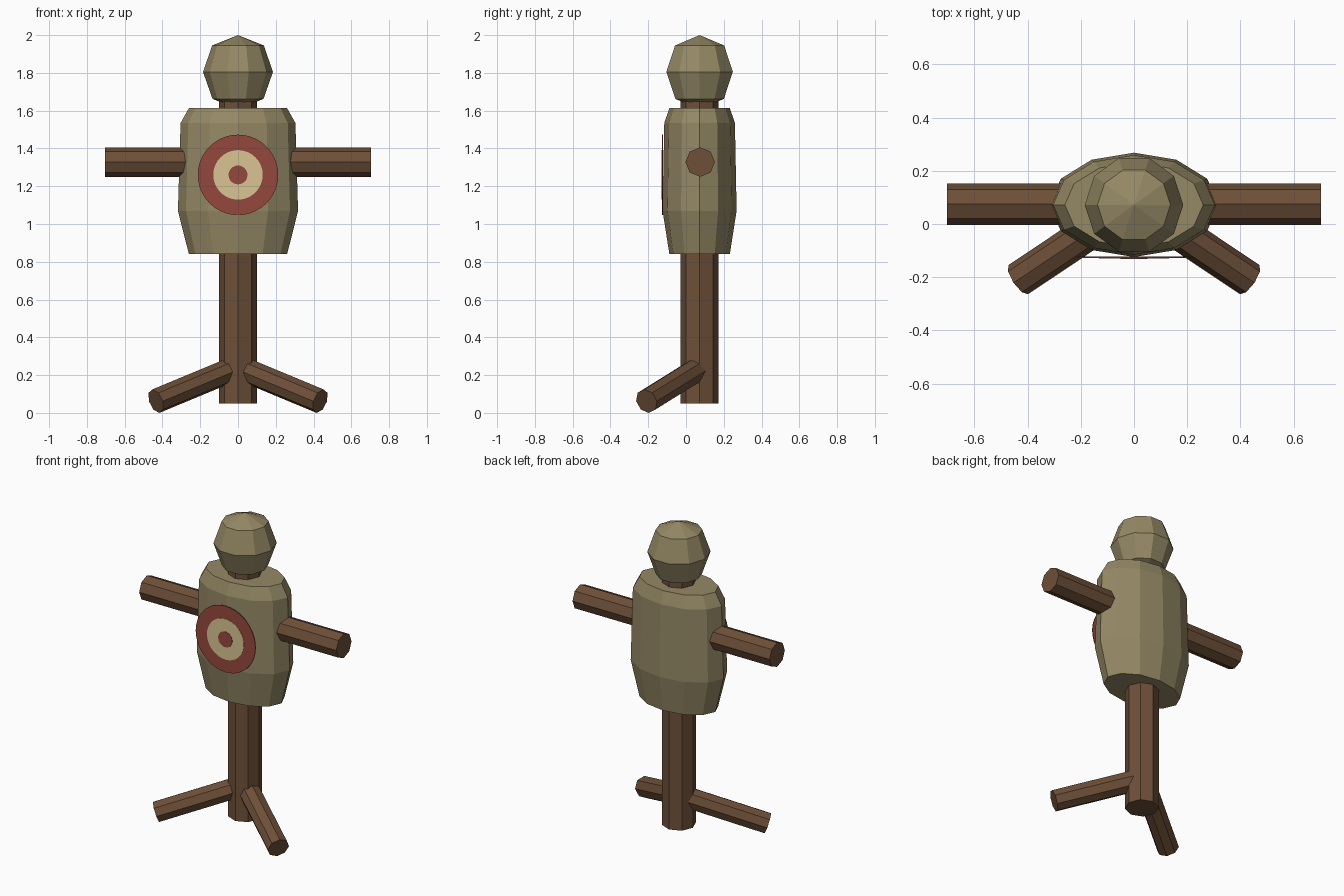
import bpy, bmesh
from math import cos, sin, tau
from mathutils import Vector, Matrix

if "Cube" in bpy.data.objects:
    bpy.data.objects.remove(bpy.data.objects["Cube"])

CY = 0.072  # depth of the post axis


def material(name, rgb):
    m = bpy.data.materials.new(name)
    m.diffuse_color = (*rgb, 1)
    m.use_nodes = True
    m.node_tree.nodes["Principled BSDF"].inputs["Base Color"].default_value = m.diffuse_color
    return m


wood = material("dark_wood", (0.155, 0.080, 0.040))
cloth = material("burlap", (0.300, 0.250, 0.130))
red = material("red_paint", (0.300, 0.065, 0.045))
cream = material("cream_paint", (0.700, 0.560, 0.290))


def finish(bm, name, mat):
    bmesh.ops.recalc_face_normals(bm, faces=bm.faces)
    me = bpy.data.meshes.new(name)
    bm.to_mesh(me)
    bm.free()
    me.materials.append(mat)
    ob = bpy.data.objects.new(name, me)
    bpy.context.collection.objects.link(ob)
    return ob


def rod(name, a, b, r, mat, sides=8):
    """Prism running from point a to point b."""
    a, b = Vector(a), Vector(b)
    turn = (b - a).to_track_quat('Z', 'Y').to_matrix().to_4x4()
    bm = bmesh.new()
    bmesh.ops.create_cone(bm, cap_ends=True, segments=sides, radius1=r, radius2=r,
                          depth=(b - a).length,
                          matrix=Matrix.Translation((a + b) / 2) @ turn)
    return finish(bm, name, mat)


def stack(name, rings, sides, mat):
    """Closed faceted body from (z, x radius, y radius) rings."""
    bm = bmesh.new()
    loops = [[bm.verts.new((rx * cos(tau * i / sides), CY + ry * sin(tau * i / sides), z))
              for i in range(sides)] for z, rx, ry in rings]
    for lo, hi in zip(loops, loops[1:]):
        for i in range(sides):
            j = (i + 1) % sides
            bm.faces.new((lo[i], lo[j], hi[j], hi[i]))
    bm.faces.new(loops[0])
    bm.faces.new(loops[-1])
    bmesh.ops.remove_doubles(bm, verts=bm.verts, dist=0.0005)
    return finish(bm, name, mat)


# Wooden frame
rod("post", (0, CY, 0.05), (0, CY, 1.75), 0.10, wood)
rod("cross_arm", (-0.703, 0.075, 1.328), (0.703, 0.075, 1.328), 0.078, wood)
for side, label in ((-1, "left"), (1, "right")):
    rod(f"{label}_leg", (0, 0.082, 0.243), (side * 0.435, -0.209, 0.062), 0.066, wood)

# Stuffed torso
stack("torso", [(0.84, 0.26, 0.16), (1.07, 0.318, 0.196),
                (1.535, 0.304, 0.187), (1.613, 0.26, 0.16)], 12, cloth)

# Stuffed head, pointed above and below
stack("head", [(1.61, 0.0001, 0.0001), (1.662, 0.135, 0.135), (1.805, 0.185, 0.185),
               (1.945, 0.137, 0.137), (2.0, 0.0001, 0.0001)], 10, cloth)

# Painted target on the chest
for name, r, front, mat in (("target_outer", 0.213, -0.127, red),
                            ("target_ring", 0.131, -0.129, cream),
                            ("target_centre", 0.050, -0.131, red)):
    rod(name, (0, -0.122, 1.26), (0, front, 1.26), r, mat, 40)
